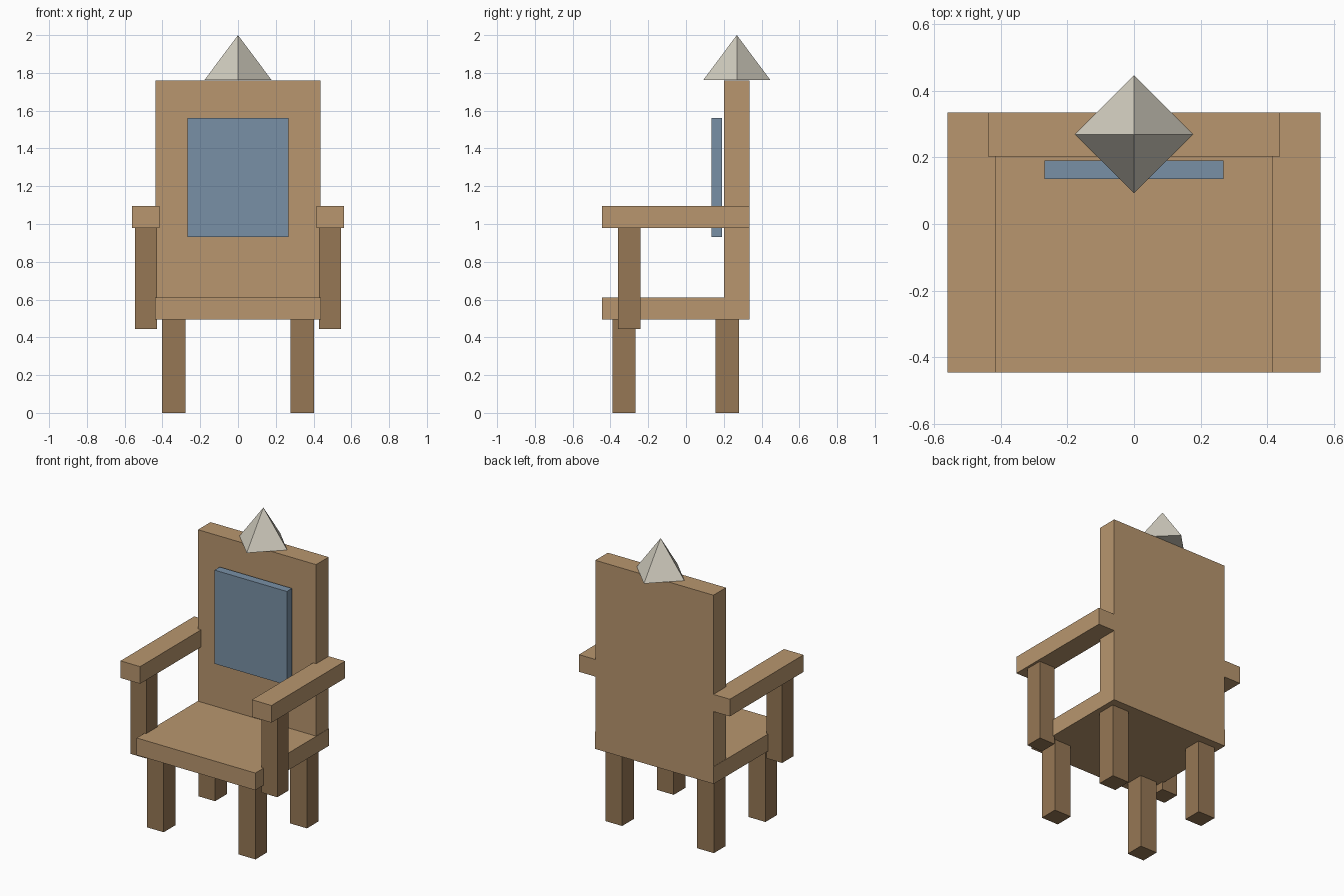
import bpy
import bmesh
from mathutils import Matrix, Vector

if "Cube" in bpy.data.objects:
    bpy.data.objects.remove(bpy.data.objects["Cube"])


def material(name, rgb):
    m = bpy.data.materials.new(name)
    m.diffuse_color = (*rgb, 1)
    m.use_nodes = True
    m.node_tree.nodes["Principled BSDF"].inputs["Base Color"].default_value = m.diffuse_color
    return m


WOOD = material("wood", (0.48, 0.305, 0.156))
DARK = material("dark_wood", (0.305, 0.185, 0.09))
BLUE = material("blue_fabric", (0.19, 0.28, 0.38))
STONE = material("pale_stone", (0.65, 0.62, 0.53))


def finish(name, bm, mat):
    mesh = bpy.data.meshes.new(name)
    bm.to_mesh(mesh)
    bm.free()
    mesh.materials.append(mat)
    obj = bpy.data.objects.new(name, mesh)
    bpy.context.collection.objects.link(obj)
    return obj


def box(name, x, y, z, mat):
    """Box from (min, max) ranges on each axis."""
    lo, hi = Vector((x[0], y[0], z[0])), Vector((x[1], y[1], z[1]))
    bm = bmesh.new()
    place = Matrix.Translation((lo + hi) / 2) @ Matrix.Diagonal((*(hi - lo), 1))
    bmesh.ops.create_cube(bm, size=1, matrix=place)
    return finish(name, bm, mat)


def box_pair(name, x, y, z, mat):
    """Matching boxes on the left and right."""
    box(name + "_right", x, y, z, mat)
    box(name + "_left", (-x[1], -x[0]), y, z, mat)


# Seat, backrest and back cushion
box("seat", (-0.44, 0.44), (-0.445, 0.335), (0.495, 0.61), WOOD)
box("backrest", (-0.438, 0.438), (0.202, 0.335), (0.61, 1.76), WOOD)
box("back_cushion", (-0.268, 0.268), (0.135, 0.19), (0.932, 1.56), BLUE)

# Legs
box_pair("front_leg", (0.278, 0.403), (-0.39, -0.267), (0, 0.495), DARK)
box_pair("rear_leg", (0.278, 0.403), (0.155, 0.28), (0, 0.495), DARK)

# Armrests and their posts
box_pair("armrest", (0.415, 0.56), (-0.445, 0.335), (0.98, 1.095), WOOD)
box_pair("arm_post", (0.428, 0.544), (-0.36, -0.242), (0.443, 0.98), DARK)

# Pyramid finial, corners pointing along the axes
bm = bmesh.new()
bmesh.ops.create_cone(bm, cap_ends=True, segments=4, radius1=0.177, radius2=0,
                      depth=0.237, matrix=Matrix.Translation((0, 0.269, 1.8815)))
bmesh.ops.remove_doubles(bm, verts=bm.verts, dist=1e-5)
finish("finial", bm, STONE)
